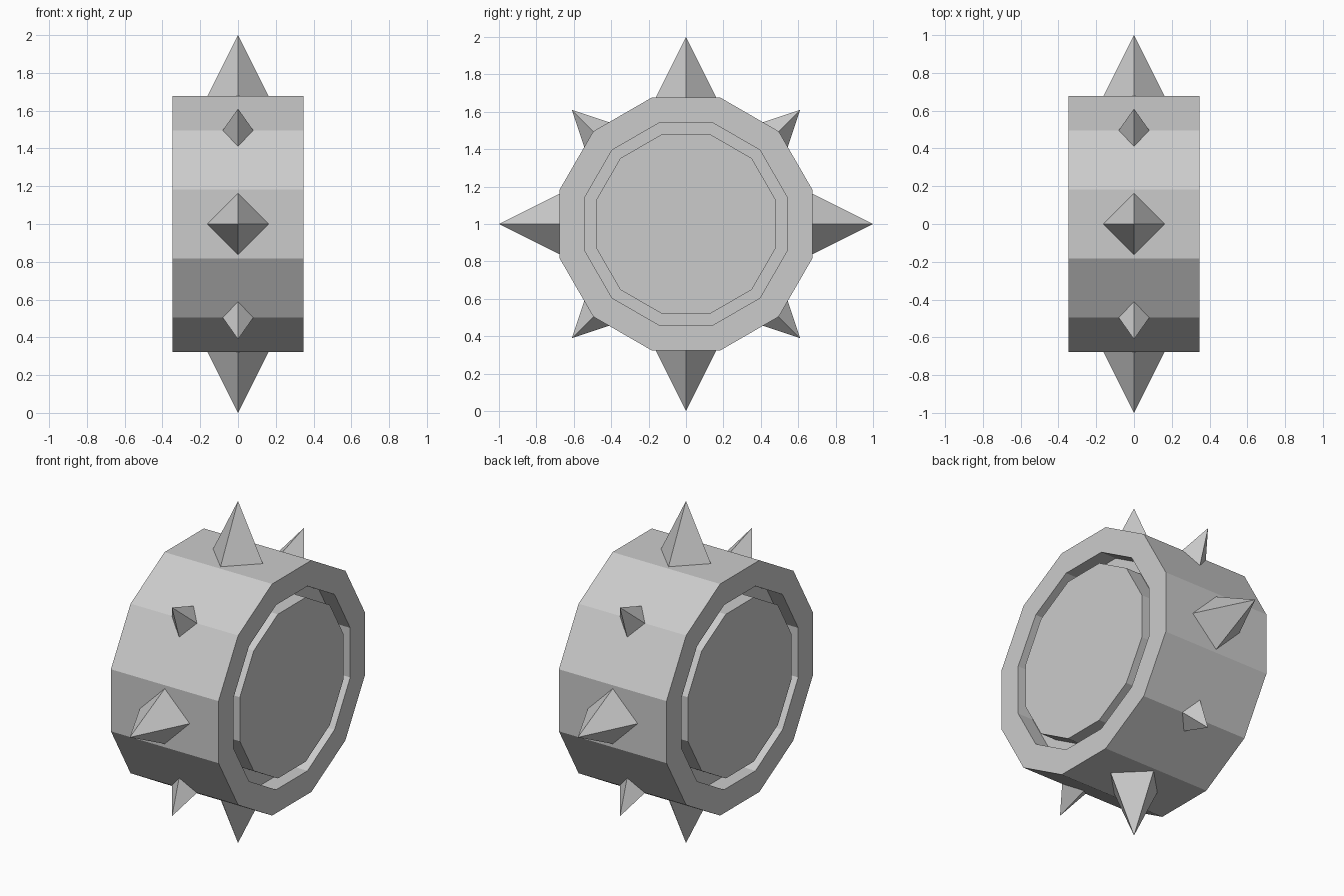
import bpy
import bmesh
from math import cos, sin, pi
from mathutils import Matrix

if "Cube" in bpy.data.objects:
    bpy.data.objects.remove(bpy.data.objects["Cube"], do_unlink=True)

SIDES = 12
HALF_WIDTH = 0.348
CENTRE = Matrix.Translation((0, 0, 1))

grey = bpy.data.materials.new("plain_grey")
grey.use_nodes = True
grey.diffuse_color = (0.6, 0.6, 0.6, 1)
grey.node_tree.nodes["Principled BSDF"].inputs["Base Color"].default_value = grey.diffuse_color


def finish(bm, name):
    bmesh.ops.recalc_face_normals(bm, faces=bm.faces)
    mesh = bpy.data.meshes.new(name)
    bm.to_mesh(mesh)
    bm.free()
    mesh.materials.append(grey)
    obj = bpy.data.objects.new(name, mesh)
    bpy.context.collection.objects.link(obj)
    return obj


def ring(bm, x, apothem):
    # Twelve-sided loop around the x axis with a flat side on top
    r = apothem / cos(pi / SIDES)
    angles = [(i + 0.5) * 2 * pi / SIDES for i in range(SIDES)]
    return [bm.verts.new((x, r * sin(a), 1 + r * cos(a))) for a in angles]


# Drum with a groove cut into each end around a flush hub
RIM, GROOVE_OUT, GROOVE_IN, DEPTH = 0.677, 0.54, 0.48, 0.1
half = [(HALF_WIDTH, GROOVE_IN), (HALF_WIDTH - DEPTH, GROOVE_IN),
        (HALF_WIDTH - DEPTH, GROOVE_OUT), (HALF_WIDTH, GROOVE_OUT),
        (HALF_WIDTH, RIM)]
profile = half + [(-x, a) for x, a in reversed(half)]
bm = bmesh.new()
loops = [ring(bm, x, a) for x, a in profile]
for a, b in zip(loops, loops[1:]):
    for i in range(SIDES):
        j = (i + 1) % SIDES
        bm.faces.new((a[i], a[j], b[j], b[i]))
bm.faces.new(loops[0])
bm.faces.new(loops[-1])
finish(bm, "drum")


# Four-sided spikes, large on the flats and small on the corners
def spike(name, angle, base, tip):
    bm = bmesh.new()
    height = tip - base
    bmesh.ops.create_cone(bm, cap_ends=True, segments=4, radius1=height * 0.5,
                          radius2=0, depth=height,
                          matrix=Matrix.Translation((0, 0, (base + tip) / 2)))
    bmesh.ops.remove_doubles(bm, verts=bm.verts, dist=0.0001)
    bm.transform(CENTRE @ Matrix.Rotation(angle, 4, "X"))
    finish(bm, name)


places = ["top", "front_top", "front", "front_bottom",
          "bottom", "back_bottom", "back", "back_top"]
for i, place in enumerate(places):
    large = i % 2 == 0
    spike(place + "_spike", i * pi / 4, 0.672 if large else 0.65, 1.0 if large else 0.863)
